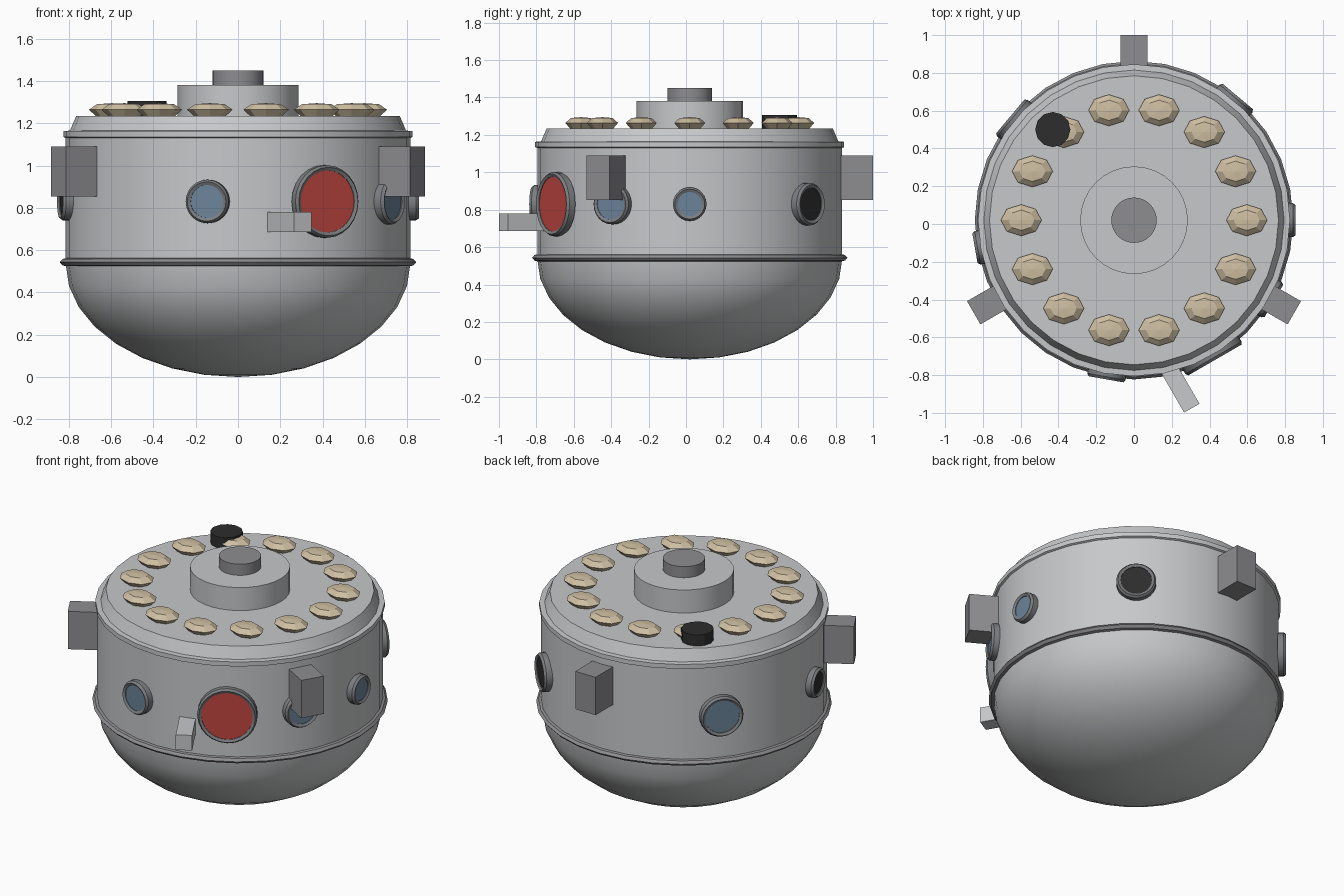
import bpy, bmesh, math
from mathutils import Matrix, Vector

cube = bpy.data.objects.get("Cube")
if cube:
    bpy.data.objects.remove(cube, do_unlink=True)

CY = 0.02  # y of the body axis


def material(name, rgb):
    m = bpy.data.materials.new(name)
    m.use_nodes = True
    m.diffuse_color = (*rgb, 1)
    m.node_tree.nodes["Principled BSDF"].inputs["Base Color"].default_value = (*rgb, 1)
    return m


hull = material("light grey", (0.57, 0.58, 0.59))
metal = material("mid grey", (0.27, 0.27, 0.285))
rim = material("rim grey", (0.2, 0.21, 0.22))
glass = material("slate blue", (0.15, 0.23, 0.32))
red = material("red", (0.52, 0.06, 0.05))
black = material("black", (0.026, 0.026, 0.026))
tan = material("tan", (0.62, 0.52, 0.36))


def finish(name, bm, mat, matrix, smooth):
    bmesh.ops.recalc_face_normals(bm, faces=bm.faces)
    me = bpy.data.meshes.new(name)
    bm.to_mesh(me)
    bm.free()
    me.materials.append(mat)
    ob = bpy.data.objects.new(name, me)
    bpy.context.collection.objects.link(ob)
    ob.matrix_world = matrix
    if smooth:
        bpy.ops.object.select_all(action='DESELECT')
        ob.select_set(True)
        bpy.context.view_layer.objects.active = ob
        bpy.ops.object.shade_smooth_by_angle(angle=math.radians(25))
    return ob


def lathe(name, profile, mat, segs=32, matrix=None, smooth=True, closed=False):
    """Spin (radius, z) points about z."""
    bm = bmesh.new()
    verts = [bm.verts.new((r, 0, z)) for r, z in profile]
    edges = [bm.edges.new(pair) for pair in zip(verts, verts[1:])]
    if closed:
        edges.append(bm.edges.new((verts[-1], verts[0])))
    bmesh.ops.spin(bm, geom=verts + edges, cent=(0, 0, 0), axis=(0, 0, 1),
                   angle=math.tau, steps=segs, use_merge=False)
    bmesh.ops.remove_doubles(bm, verts=bm.verts, dist=1e-4)
    return finish(name, bm, mat, matrix or Matrix.Translation((0, CY, 0)), smooth)


def box(name, size, mat, matrix):
    bm = bmesh.new()
    bmesh.ops.create_cube(bm, size=1)
    bmesh.ops.scale(bm, vec=size, verts=bm.verts)
    return finish(name, bm, mat, matrix, False)


def outward(degrees, radius, z):
    """Frame on the body wall whose x axis points outward."""
    return (Matrix.Translation((0, CY, z)) @ Matrix.Rotation(math.radians(degrees), 4, 'Z')
            @ Matrix.Translation((radius, 0, 0)))


# Body: round bowl, drum wall and stepped lid
quarter = [k * math.pi / 16 for k in range(9)]
lathe("bowl", [(0.815 * math.sin(a), 0.535 - 0.535 * math.cos(a)) for a in quarter], hull)
lathe("drum_wall", [(0.815, 0.53), (0.815, 1.13)], hull)
lathe("lid", [(0.815, 1.13), (0.826, 1.135), (0.826, 1.163), (0.795, 1.165),
              (0.765, 1.235), (0, 1.235)], hull)
lathe("waist_band", [(0.81, 0.563), (0.83, 0.558), (0.843, 0.543), (0.83, 0.528),
                     (0.81, 0.523)], metal)

# Hub on the lid
lathe("hub", [(0.285, 1.23), (0.285, 1.38), (0, 1.38)], hull)
lathe("hub_cap", [(0.12, 1.375), (0.12, 1.45), (0, 1.45)], metal)

# Ring of faceted buttons
for i in range(14):
    a = i * math.tau / 14
    place = (Matrix.Translation((0.597 * math.cos(a), CY + 0.597 * math.sin(a), 1.264))
             @ Matrix.Diagonal((1, 0.77, 1, 1)))
    lathe(f"button_{i + 1}", [(0, -0.034), (0.075, -0.03), (0.108, 0), (0.07, 0.026), (0, 0.031)],
          tan, 8, place, smooth=False)

# Dark knob
lathe("knob", [(0, 0), (0.093, 0), (0.093, 0.075), (0, 0.075)], black, 12,
      Matrix.Translation((-0.43, 0.5, 1.23)), smooth=False)

# Portholes: angle, rim radius, pane material
portholes = [(-100, 0.103, glass), (-60, 0.172, red), (-30, 0.108, glass), (0, 0.09, glass),
             (50, 0.114, black), (140, 0.126, glass), (190, 0.09, black)]
for n, (angle, r, pane) in enumerate(portholes, 1):
    frame = outward(angle, 0.835, 0.83) @ Matrix.Rotation(math.pi / 2, 4, 'Y')
    w = 0.025
    lathe(f"porthole_rim_{n}", [(r - w, -0.03), (r, -0.03), (r, 0.006), (r - w * 0.4, 0.02),
                                (r - w, 0.012)], rim, 24, frame, closed=True)
    lathe(f"porthole_pane_{n}", [(r - w * 0.9, 0.0), (r - w * 0.9, 0.008), (0, 0.008)],
          pane, 24, frame)

# Three side brackets
for n, angle in enumerate((90, 210, 330), 1):
    box(f"bracket_{n}", (0.2, 0.142, 0.238), metal, outward(angle, 0.88, 0.972))

# Slanted lever block beside the red porthole
tilt = Matrix.Rotation(math.radians(-60), 4, 'Z')
tip = Vector((0.306, -0.975, 0.733))
box("lever", (0.28, 0.094, 0.095), hull,
    Matrix.Translation(tip) @ tilt @ Matrix.Translation((-0.14, 0, 0)))
